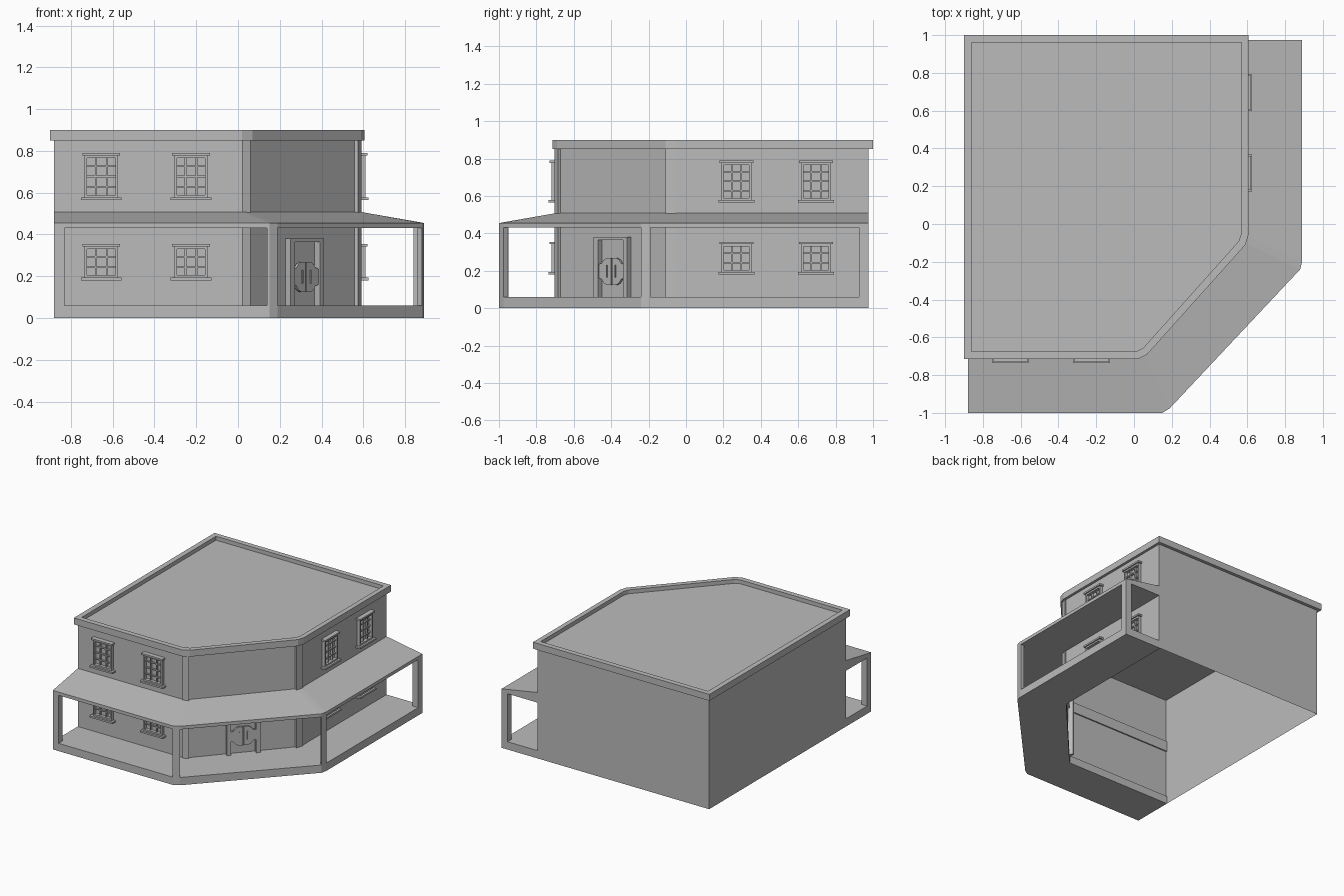
import bpy
import bmesh
from math import atan2
from mathutils import Matrix, Vector

if "Cube" in bpy.data.objects:
    bpy.data.objects.remove(bpy.data.objects["Cube"], do_unlink=True)

GREY = (0.5, 0.5, 0.5, 1)
grey = bpy.data.materials.new("plain_grey")
grey.use_nodes = True
grey.diffuse_color = GREY
grey.node_tree.nodes["Principled BSDF"].inputs["Base Color"].default_value = GREY


def finish(name, bm):
    bmesh.ops.recalc_face_normals(bm, faces=bm.faces[:])
    mesh = bpy.data.meshes.new(name)
    bm.to_mesh(mesh)
    bm.free()
    mesh.materials.append(grey)
    obj = bpy.data.objects.new(name, mesh)
    bpy.context.collection.objects.link(obj)
    return obj


def loft(name, rings, caps=True):
    """Skin a list of closed rings of equal length."""
    bm = bmesh.new()
    rows = [[bm.verts.new(p) for p in ring] for ring in rings]
    n = len(rows[0])
    for a, b in zip(rows, rows[1:]):
        for i in range(n):
            j = (i + 1) % n
            bm.faces.new((a[i], a[j], b[j], b[i]))
    if caps:
        bm.faces.new(rows[0])
        bm.faces.new(rows[-1])
    return finish(name, bm)


def level(outline, z):
    return [(x, y, z) for x, y in outline]


def prism(name, outline, z0, z1, caps=True):
    return loft(name, [level(outline, z0), level(outline, z1)], caps)


def box(bm, x0, x1, y0, y1, z0, z1):
    size = Matrix.Diagonal((x1 - x0, y1 - y0, z1 - z0, 1))
    centre = Matrix.Translation(((x0 + x1) / 2, (y0 + y1) / 2, (z0 + z1) / 2))
    bmesh.ops.create_cube(bm, size=1, matrix=centre @ size)


def place(obj, x, y, angle):
    obj.matrix_world = Matrix.Translation((x, y, 0)) @ Matrix.Rotation(angle, 4, "Z")


# Building shell, open underneath
FRONT, SIDE, BACK, LEFT = -0.695, 0.585, 0.975, -0.88
DIAG_A, DIAG_B = Vector((0.03, FRONT)), Vector((SIDE, -0.07))
walls = [(LEFT, FRONT), DIAG_A, DIAG_B, (SIDE, BACK), (LEFT, BACK)]
prism("walls", walls, 0, 0.86, caps=False)

# Corner pilasters either side of the angled wall
prism("front_pilaster", [(0.02, -0.703), (0.06, -0.685), (0.03, -0.64), (0.02, -0.64)], 0.05, 0.855)
prism("side_pilaster", [(0.575, -0.11), (0.592, -0.055), (0.53, -0.055), (0.53, -0.09)], 0.05, 0.855)

# Flat roof with parapet
rim = [(-0.9, -0.715), (0.02, -0.715), (0.07, -0.69), (0.59, -0.11), (0.605, -0.06), (0.605, 1), (-0.9, 1)]
deck = [(-0.86, -0.675), (0.01, -0.675), (0.05, -0.655), (0.555, -0.09), (0.568, -0.05), (0.568, 0.96), (-0.86, 0.96)]
loft("roof", [level(rim, 0.85), level(rim, 0.9), level(deck, 0.9), level(deck, 0.87)])

# Porch base and sloping porch roof follow the same two paths
outer = [(LEFT, -1), (0.15, -1), (0.19, -0.975), (0.88, -0.24), (0.89, -0.2), (0.89, BACK)]
inner = [(LEFT, -0.685), (0.02, -0.685), (0.04, -0.665), (0.555, -0.085), (0.575, -0.055), (0.575, BACK)]


def porch_ring(name, z_low, z_out, z_in):
    rings = [[(*o, z_low), (*o, z_out), (*i, z_in), (*i, z_low)]
             for o, i in zip(outer, inner)]
    loft(name, rings)


porch_ring("porch_base", 0, 0.06, 0.06)
porch_ring("porch_roof", 0.43, 0.455, 0.51)

# Porch posts
posts = {
    "left_end_post": [(LEFT, -1), (-0.83, -1), (-0.83, -0.95), (LEFT, -0.95)],
    "front_corner_post": [(0.14, -1), outer[1], outer[2], (0.175, -0.955), (0.14, -0.97)],
    "side_corner_post": [outer[3], outer[4], (0.89, -0.19), (0.86, -0.19), (0.86, -0.225)],
    "back_end_post": [(0.89, BACK), (0.89, 0.925), (0.84, 0.925), (0.84, BACK)],
}
for name, outline in posts.items():
    prism(name, outline, 0.05, 0.44)


# Windows: frame, glazing bars, sill and lintel, facing local -y
def window(name, z0, z1, rows):
    bm = bmesh.new()
    half, rail = 0.08, 0.012
    box(bm, -0.097, 0.097, -0.04, 0, z0, z0 + 0.013)
    box(bm, -0.09, 0.09, -0.035, 0, z1 - 0.013, z1)
    low, high = z0 + 0.013, z1 - 0.013
    for s in (-1, 1):
        box(bm, min(s * half, s * (half - rail)), max(s * half, s * (half - rail)),
            -0.025, 0, low, high)
        x = s * half / 3
        box(bm, x - 0.004, x + 0.004, -0.015, 0, low, high)
    for z in (low, high - rail):
        box(bm, -half, half, -0.025, 0, z, z + rail)
    for k in range(1, rows):
        z = low + (high - low) * k / rows
        box(bm, -half, half, -0.013, 0, z - 0.004, z + 0.004)
    return finish(name, bm)


QUARTER = atan2(1, 0)
for floor, z0, z1, rows in (("lower", 0.18, 0.355, 3), ("upper", 0.565, 0.79, 4)):
    for k, x in enumerate((-0.655, -0.225)):
        place(window(f"{floor}_front_window_{k + 1}", z0, z1, rows), x, FRONT, 0)
    for k, y in enumerate((0.27, 0.695)):
        place(window(f"{floor}_side_window_{k + 1}", z0, z1, rows), SIDE, y, QUARTER)

# Doorway in the middle of the angled wall
middle = (DIAG_A + DIAG_B) / 2 + Vector((0.01, -0.01)) * 0.2
run = DIAG_B - DIAG_A
turn = atan2(run.y, run.x)
bm = bmesh.new()
for x in (-0.12, 0.09):
    box(bm, x, x + 0.03, -0.03, 0.01, 0.05, 0.38)
box(bm, -0.12, 0.12, -0.03, 0.01, 0.365, 0.38)
place(finish("door_frame", bm), *middle, turn)

# Pair of swinging half doors with curved edges and a pull on each
leaf = [(0.003, 0.125), (0.035, 0.125), (0.055, 0.135), (0.07, 0.155), (0.09, 0.16),
        (0.09, 0.235), (0.07, 0.24), (0.055, 0.258), (0.035, 0.268), (0.003, 0.268)]
for side, s in (("left", 1), ("right", -1)):
    door = loft(f"{side}_half_door", [[(s * x, y, z) for x, z in leaf] for y in (-0.022, -0.008)])
    place(door, *middle, turn)
    bm = bmesh.new()
    box(bm, s * 0.03 - 0.003, s * 0.03 + 0.003, -0.028, -0.02, 0.165, 0.23)
    place(finish(f"{side}_door_pull", bm), *middle, turn)
